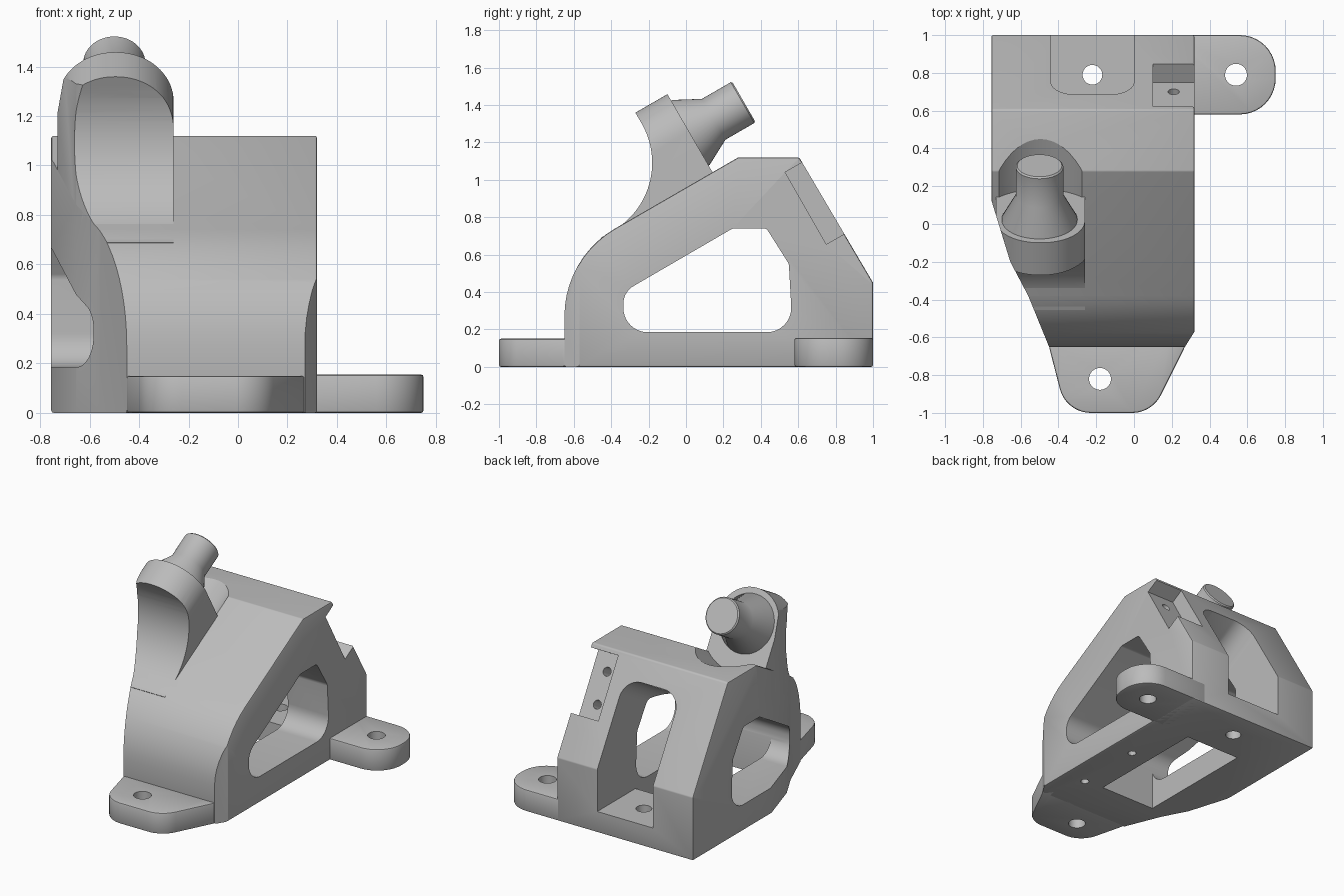
import bpy
import bmesh
import math
from mathutils import Vector

old = bpy.data.objects.get("Cube")
if old:
    bpy.data.objects.remove(old, do_unlink=True)

grey = bpy.data.materials.new("plain_grey")
grey.use_nodes = True
grey.diffuse_color = (0.5, 0.5, 0.5, 1)
grey.node_tree.nodes["Principled BSDF"].inputs["Base Color"].default_value = (0.5, 0.5, 0.5, 1)

# Working axes: the arm and its pin lean 30 degrees from the horizontal
X, Y, Z = Vector((1, 0, 0)), Vector((0, 1, 0)), Vector((0, 0, 1))
TILT = math.radians(30)
U = Vector((0, math.cos(TILT), math.sin(TILT)))
V = Vector((0, -math.sin(TILT), math.cos(TILT)))


def rounded(points, steps=10):
    """Outline from (a, b) corners, or (a, b, radius) for filleted ones."""
    out = []
    for i, p in enumerate(points):
        corner = Vector(p[:2])
        if len(p) < 3:
            out.append(corner)
            continue
        d1 = (Vector(points[i - 1][:2]) - corner).normalized()
        d2 = (Vector(points[(i + 1) % len(points)][:2]) - corner).normalized()
        half = d1.angle(d2) / 2
        reach = p[2] / math.tan(half)
        centre = corner + (d1 + d2).normalized() * (p[2] / math.sin(half))
        a = corner + d1 * reach - centre
        b = corner + d2 * reach - centre
        start = math.atan2(a.y, a.x)
        sweep = math.remainder(math.atan2(b.y, b.x) - start, math.tau)
        for k in range(steps + 1):
            t = start + sweep * k / steps
            out.append(centre + p[2] * Vector((math.cos(t), math.sin(t))))
    return out


def circle(a, b, r, n=40):
    return [Vector((a + r * math.cos(math.tau * k / n),
                    b + r * math.sin(math.tau * k / n))) for k in range(n)]


def finish(name, bm):
    bmesh.ops.recalc_face_normals(bm, faces=bm.faces)
    mesh = bpy.data.meshes.new(name)
    bm.to_mesh(mesh)
    bm.free()
    mesh.materials.append(grey)
    obj = bpy.data.objects.new(name, mesh)
    bpy.context.collection.objects.link(obj)
    return obj


def prism(name, outline, axes, low, high):
    """Extrude an outline drawn on the first two axes along the third."""
    s, t, w = axes
    bm = bmesh.new()
    ends = [[bm.verts.new(s * p[0] + t * p[1] + w * d) for p in outline] for d in (low, high)]
    for ring in ends:
        bm.faces.new(ring)
    for i in range(len(outline)):
        bm.faces.new((ends[0][i - 1], ends[0][i], ends[1][i], ends[1][i - 1]))
    return finish(name, bm)


def apply(obj, kind, **settings):
    mod = obj.modifiers.new(kind.lower(), kind)
    for key, value in settings.items():
        setattr(mod, key, value)
    bpy.context.view_layer.objects.active = obj
    bpy.ops.object.modifier_apply(modifier=mod.name)


def soften(obj, width=0.01):
    apply(obj, "BEVEL", width=width, segments=2, limit_method="ANGLE",
          angle_limit=math.radians(40))


def combine(obj, tool, operation="DIFFERENCE"):
    tool.hide_render = True
    apply(obj, "BOOLEAN", object=tool, operation=operation, solver="EXACT")
    bpy.data.objects.remove(tool, do_unlink=True)


def smooth(obj):
    bpy.ops.object.select_all(action="DESELECT")
    obj.select_set(True)
    bpy.context.view_layer.objects.active = obj
    bpy.ops.object.shade_smooth_by_angle(angle=math.radians(30))


SIDE, PLAN, TILTED, PINWISE = (Y, Z, X), (X, Y, Z), (U, V, X), (X, V, U)


def trim_flank(obj):
    """Angled cut along the right flank."""
    line = [(-.421, -.72), (-.56, -.38), (-.655, -.2), (-.775, .19), (-1, .2), (-1, -.72)]
    combine(obj, prism("flank_cutter", line, PLAN, -.1, 1.7))


# Body: curved wedge
body = prism("body", rounded([(-.65, 0), (-.65, .583, .54), (.28, 1.12, .02),
                              (.605, 1.12, .02), (1, .45, .02), (1, 0)]), SIDE, -.755, .32)
soften(body)
trim_flank(body)
combine(body, prism("corner_cutter", [(.245, -.69), (.345, -.53), (.4, -.69)], PLAN, -.1, 1))

# Side window through the whole body
window = rounded([(-.335, .185, .13), (-.335, .4, .11), (.25, .74, .03),
                  (.43, .74, .03), (.55, .55, .05), (.57, .185, .13)])
combine(body, prism("window_cutter", window, SIDE, -1, 1))

# Rear channel with a rounded top, its floor, and the opening in the base
arch = rounded([(-.44, 0), (0, 0), (0, .509, .13), (-.44, .509, .13)])
combine(body, prism("arch_cutter", arch, PINWISE, .58, 1.5))
channel = [(-.44, .5), (0, .5), (0, 1.1), (-.44, 1.1)]
combine(body, prism("channel_cutter", channel, PLAN, .15, .56))
opening = [(-.44, -.33), (0, -.33), (0, .57), (-.44, .57)]
combine(body, prism("opening_cutter", opening, PLAN, -.1, .3))

# Notch in the rear slope with two screw holes
notch = [(.53, 1.04), (.75, .655), (1.01, .805), (.79, 1.19)]
combine(body, prism("notch_cutter", notch, SIDE, .1, .5))
for y, z in ((.59, .935), (.7, .742)):
    v = Vector((0, y, z)).dot(V)
    u = Vector((0, y, z)).dot(U)
    combine(body, prism("screw_cutter", circle(.21, v, .03, 24), PINWISE, u - .1, u + .05))

# Base holes and the clearance around the pin
combine(body, prism("bolt_cutter", circle(-.22, .79, .052), PLAN, -.1, .3))
for y in (.156, -.345):
    combine(body, prism("dowel_cutter", circle(.148, y, .028, 24), PLAN, -.1, .14))
combine(body, prism("clearance_cutter", circle(-.495, 1.075, .33, 64), PINWISE, .63, 1.3))

# Feet
front_foot = prism("front_foot", rounded([(-.4, -.55), (-.45, -.65), (-.36, -1, .17),
                                          (.095, -1, .17), (.27, -.65), (.2, -.55)]),
                   PLAN, 0, .15)
side_foot = prism("side_foot", rounded([(.2, .58), (.75, .58, .19), (.75, 1, .19), (.2, 1)]),
                  PLAN, 0, .155)
for foot, x, y in ((front_foot, -.18, -.82), (side_foot, .54, .79)):
    soften(foot)
    combine(foot, prism("bolt_cutter", circle(x, y, .058), PLAN, -.1, .3))

# Arm: swept bracket with a round head
arm = prism("arm", rounded([(-.05, .825), (.445, .825, .42), (.445, 1.5),
                            (.643, 1.5), (.643, .7), (-.05, .7)], 20), TILTED, -.8, -.2)
head = rounded([(-.73, .6), (-.26, .6), (-.26, 1.312, .23), (-.73, 1.312, .23)], 18)
combine(arm, prism("head_shape", head, PINWISE, -.5, 1), "INTERSECT")
trim_flank(arm)

# Pin: flared neck and cylinder
bm = bmesh.new()
rings = []
for u, r in ((.6, .2), (.65, .2), (.79, .126), (.968, .126), (.976, .118)):
    rings.append([bm.verts.new(X * p.x + V * p.y + U * u) for p in circle(-.5, 1.072, r, 48)])
bm.faces.new(rings[0])
bm.faces.new(rings[-1])
for a, b in zip(rings, rings[1:]):
    for i in range(len(a)):
        bm.faces.new((a[i - 1], a[i], b[i], b[i - 1]))
pin = finish("pin", bm)

for part in (body, front_foot, side_foot, arm, pin):
    smooth(part)
